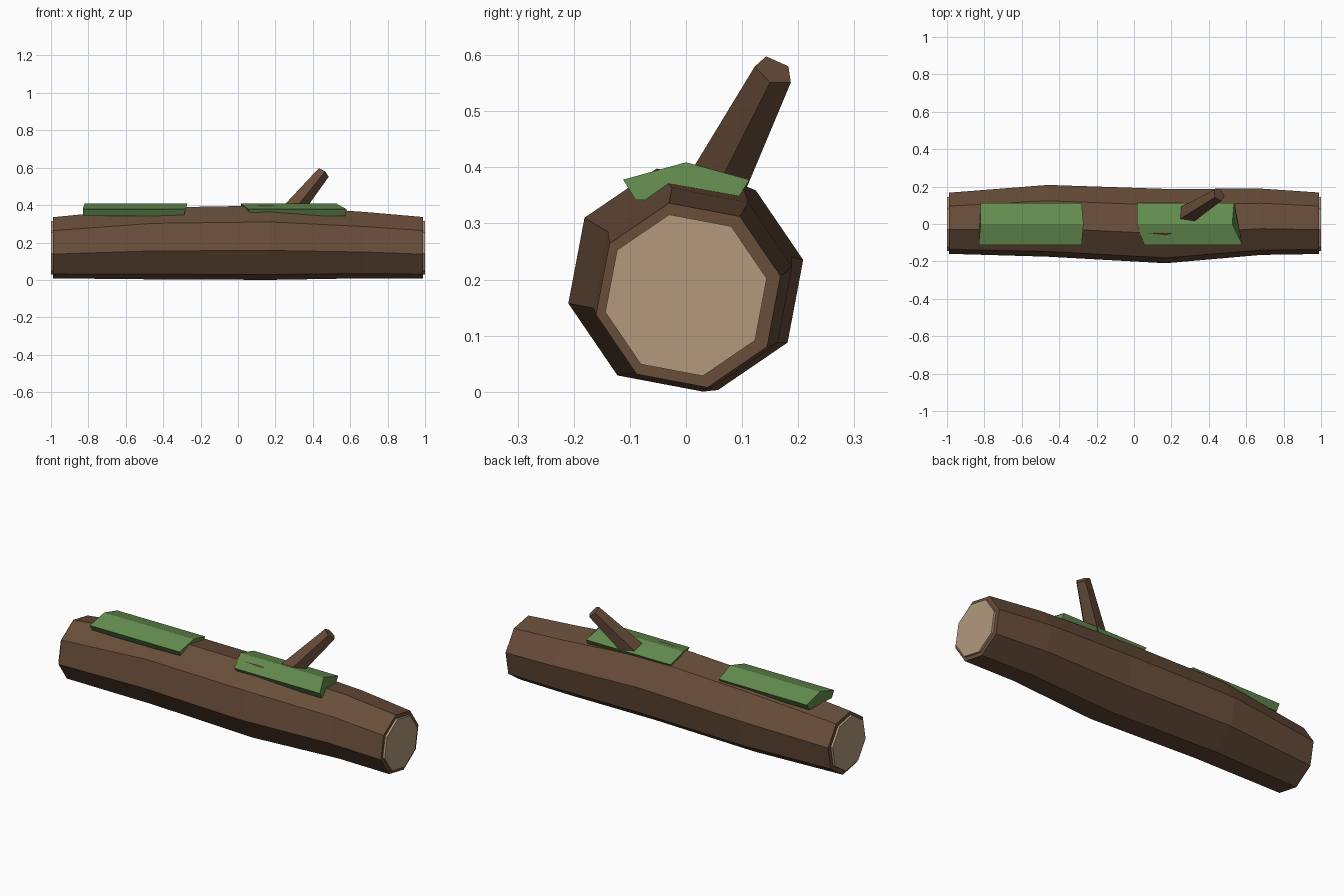
import bpy, bmesh, math
from mathutils import Vector

if "Cube" in bpy.data.objects:
    bpy.data.objects.remove(bpy.data.objects["Cube"])


def material(name, rgb):
    m = bpy.data.materials.new(name)
    m.diffuse_color = (*rgb, 1)
    m.use_nodes = True
    m.node_tree.nodes["Principled BSDF"].inputs["Base Color"].default_value = m.diffuse_color
    return m


BARK = material("bark", (0.14, 0.075, 0.042))
WOOD = material("cut_wood", (0.45, 0.32, 0.20))
MOSS = material("moss", (0.13, 0.27, 0.08))


def loft(name, rings, mat):
    """Flat-shaded closed skin through rings with equal point counts."""
    bm = bmesh.new()
    loops = [[bm.verts.new(p) for p in ring] for ring in rings]
    n = len(loops[0])
    for a, b in zip(loops, loops[1:]):
        for i in range(n):
            j = (i + 1) % n
            bm.faces.new((a[i], a[j], b[j], b[i]))
    bm.faces.new(loops[0][::-1])
    bm.faces.new(loops[-1])
    bmesh.ops.recalc_face_normals(bm, faces=bm.faces)
    me = bpy.data.meshes.new(name)
    bm.to_mesh(me)
    bm.free()
    me.materials.append(mat)
    ob = bpy.data.objects.new(name, me)
    bpy.context.collection.objects.link(ob)
    return ob


def octagon(x, cy, cz, r):
    angles = [math.radians(11.8 + 45 * k) for k in range(8)]
    return [(x, cy + r * math.cos(a), cz + r * math.sin(a)) for a in angles]


# Uneven eight-sided trunk
loft("trunk", [octagon(*s) for s in (
    (-0.988, 0.004, 0.172, 0.167),
    (-0.46, 0.017, 0.195, 0.196),
    (0.17, -0.011, 0.199, 0.203),
    (0.68, 0.012, 0.186, 0.181),
    (0.988, 0.004, 0.172, 0.168))], BARK)

# Pale sawn ends
for side, label in ((-1, "left"), (1, "right")):
    loft(label + "_cut_end", [octagon(side * x, 0, 0.172, 0.147)
                              for x in (0.96, 1.0)], WOOD)

# Moss pads: ridge, front edge, front underside, back underside, back edge
SECTION = [(0, 0.409), (-0.112, 0.378), (-0.09, 0.342), (0.092, 0.344), (0.113, 0.378)]
PADS = {
    "left_moss": ((-0.82, -0.83, -0.83, -0.82, -0.82),
                  (-0.27, -0.28, -0.29, -0.285, -0.28)),
    "right_moss": ((0.015, 0.055, 0.07, 0.03, 0.015),
                   (0.525, 0.58, 0.575, 0.535, 0.535)),
}
for name, ends in PADS.items():
    loft(name, [[(x, y, z) for x, (y, z) in zip(xs, SECTION)] for xs in ends], MOSS)

# Tapered five-sided broken branch
base, tip = Vector((0.235, 0.02, 0.305)), Vector((0.455, 0.157, 0.572))
axis = (tip - base).normalized()
u = Vector((-0.0226, -0.014, 0.026))
u = (u - axis * u.dot(axis)).normalized()
w = axis.cross(u)


def pentagon(c, r):
    return [c + r * (math.cos(a) * u + math.sin(a) * w)
            for a in (math.tau * k / 5 for k in range(5))]


loft("branch", [pentagon(base, 0.061), pentagon(tip, 0.037)], BARK)
